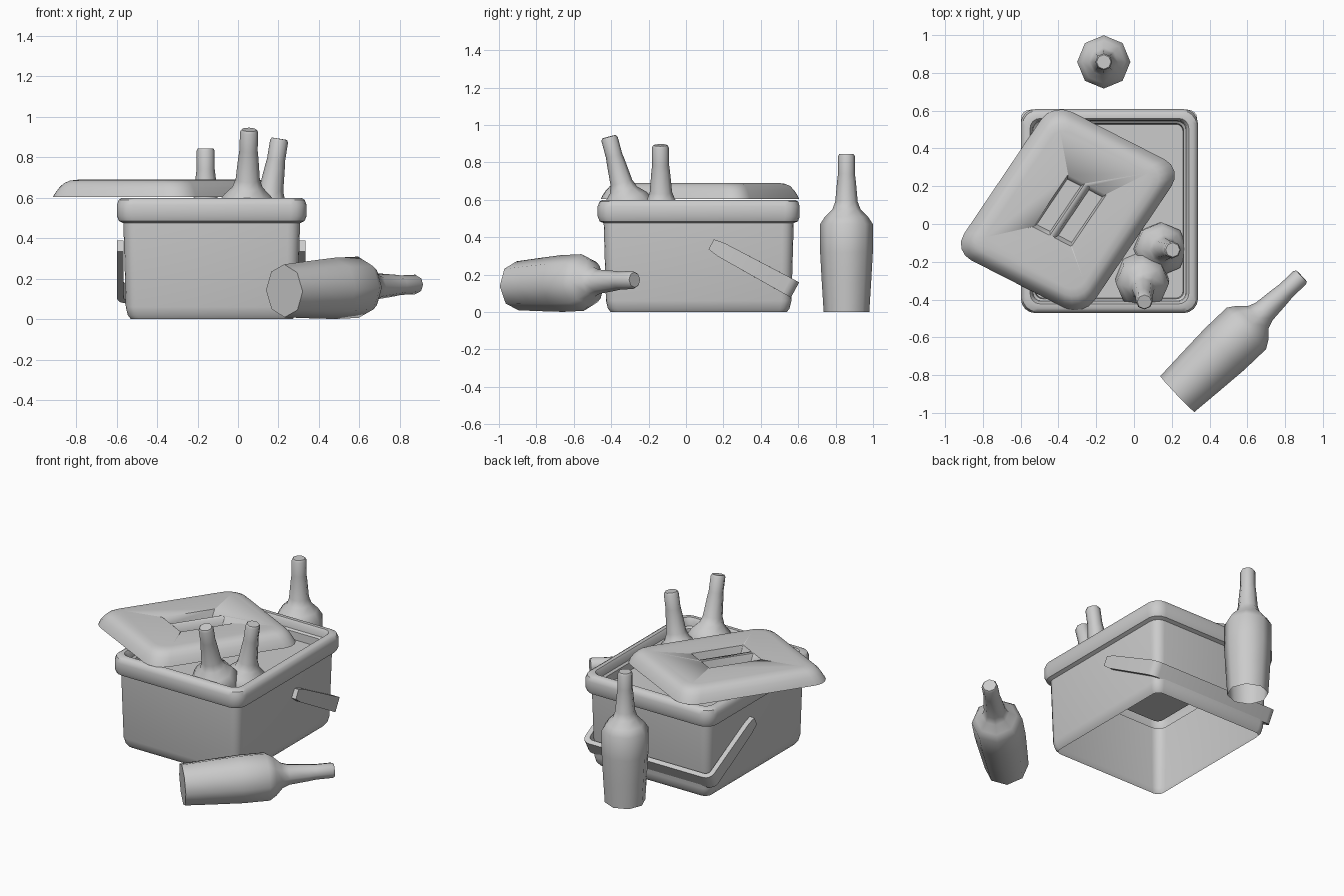
import bpy, bmesh
from math import cos, sin, pi, radians
from mathutils import Vector

if "Cube" in bpy.data.objects:
    bpy.data.objects.remove(bpy.data.objects["Cube"])


def finish(bm, name, angle=40):
    bmesh.ops.recalc_face_normals(bm, faces=bm.faces)
    me = bpy.data.meshes.new(name)
    bm.to_mesh(me)
    bm.free()
    ob = bpy.data.objects.new(name, me)
    bpy.context.collection.objects.link(ob)
    for p in me.polygons:
        p.use_smooth = True
    me.set_sharp_from_angle(angle=radians(angle))
    return ob


def loft(rings, cap_first=False, cap_last=False):
    bm = bmesh.new()
    vs = [[bm.verts.new(p) for p in r] for r in rings]
    n = len(vs[0])
    for a, b in zip(vs, vs[1:]):
        for i in range(n):
            bm.faces.new((a[i], a[(i + 1) % n], b[(i + 1) % n], b[i]))
    if cap_first:
        bm.faces.new(vs[0])
    if cap_last:
        bm.faces.new(vs[-1])
    return bm


def rounded(hx, hy, r, seg=4):
    pts = []
    for k, (sx, sy) in enumerate([(1, 1), (-1, 1), (-1, -1), (1, -1)]):
        for i in range(seg + 1):
            a = (k + i / seg) * pi / 2
            pts.append((sx * (hx - r) + r * cos(a), sy * (hy - r) + r * sin(a)))
    return pts


# Cooler box: open underneath, rolled rim, shallow inner floor
FLOOR = 0.49
section = [(0, -.035), (.02, -.02), (.06, -.01), (.475, .002), (.485, .024),
           (.51, .034), (.565, .034), (.59, .025), (.6, .008), (.6, -.015),
           (.585, -.025), (.55, -.03), (.54, -.042), (FLOOR, -.046)]
rings = [[(-.13 + x, .068 + y, z) for x, y in rounded(.435 + d, .506 + d, .06 + d * .5)]
         for z, d in section]
finish(loft(rings, cap_last=True), "cooler_box")

# Lid, turned and slightly skewed on top of the box
LU, LV = 0.388, 0.474
U = Vector((cos(radians(-27)), sin(radians(-27)), 0))
V = Vector((cos(radians(56)), sin(radians(56)), 0))
C = Vector((-.35, .075, 0))


def lid_ring(hu, hv, r, z, offset=0.0):
    return [C + U * (u + offset) + V * v + Vector((0, 0, z)) for u, v in rounded(hu, hv, r)]


lid_section = [(.603, 0), (.622, .008), (.65, .024), (.672, .042), (.685, .065), (.69, .1)]
lid = finish(loft([lid_ring(LU - d, LV - d, .11 - d * .4, z) for z, d in lid_section],
                  True, True), "lid")

# Two tapered grip slots with a bar between them
for side in (-1, 1):
    slot = finish(loft([lid_ring(.04, .145, .003, .645, side * .064 + .01),
                        lid_ring(.053, .17, .004, .70, side * .064 + .01)], True, True),
                  "slot_cutter")
    slot.hide_render = True
    slot.hide_set(True)
    mod = lid.modifiers.new("slot", 'BOOLEAN')
    mod.operation = 'DIFFERENCE'
    mod.solver = 'EXACT'
    mod.object = slot
bpy.context.view_layer.objects.active = lid
lid.select_set(True)
for mod in list(lid.modifiers):
    bpy.ops.object.modifier_apply(modifier=mod.name)
for ob in [o for o in bpy.data.objects if o.name.startswith("slot_cutter")]:
    bpy.data.objects.remove(ob)

# Handle: U-shaped strap folded down behind the box
START, END = Vector((0, .135, .362)), Vector((0, .583, .118))
S = (END - START).normalized()
N = Vector((0, -S.z, S.y))
LEN = (END - START).length


def strap(half, length, r):
    right = [(half, 0, .03), (half, .06, .04), (half, length - r, .046)]
    right += [(half - r + r * cos(a), length - r + r * sin(a), .046)
              for a in (pi / 8, pi / 4, 3 * pi / 8, pi / 2)]
    return right + [(-x, s, w) for x, s, w in reversed(right)]


sections = []
for o, i in zip(strap(.466, LEN, .05), strap(.434, LEN - .03, .03)):
    quad = [(o, 1), (o, -1), (i, -1), (i, 1)]
    sections.append([START + Vector((-.132 + x, 0, 0)) + S * s + N * (w * k)
                     for (x, s, w), k in quad])
finish(loft(sections, True, True), "handle")

# Eight-sided bottles
PROFILE = [(.122, 0), (.132, .16), (.141, .32), (.141, .47), (.115, .51), (.075, .55),
           (.06, .59), (.05, .70), (.045, .74), (.045, .832), (.038, .845)]


def bottle(name, tip, toward, scale=1.0, cap=False, cut=None):
    tip, axis = Vector(tip), (Vector(tip) - Vector(toward)).normalized()
    q = Vector((0, 0, 1)).rotation_difference(axis)
    rings = [[tip + q @ (Vector((r * cos(k * pi / 4), r * sin(k * pi / 4), z - .845)) * scale)
              for k in range(8)] for r, z in PROFILE]
    bm = loft(rings, cap, True)
    if cut is not None:
        bmesh.ops.bisect_plane(bm, geom=bm.verts[:] + bm.edges[:] + bm.faces[:],
                               plane_co=(0, 0, cut), plane_no=(0, 0, 1), clear_inner=True)
    finish(bm, name, 55)


bottle("standing_bottle", (-.16, .858, .845), (-.16, .858, 0))
bottle("lying_bottle", (.887, -.275, .172), (.23, -.90, .14), 1.075, cap=True)
bottle("front_bottle_in_box", (.055, -.412, .937), (.045, -.315, .58), cut=FLOOR)
bottle("rear_bottle_in_box", (.205, -.137, .892), (.15, -.133, .55), cut=FLOOR)
